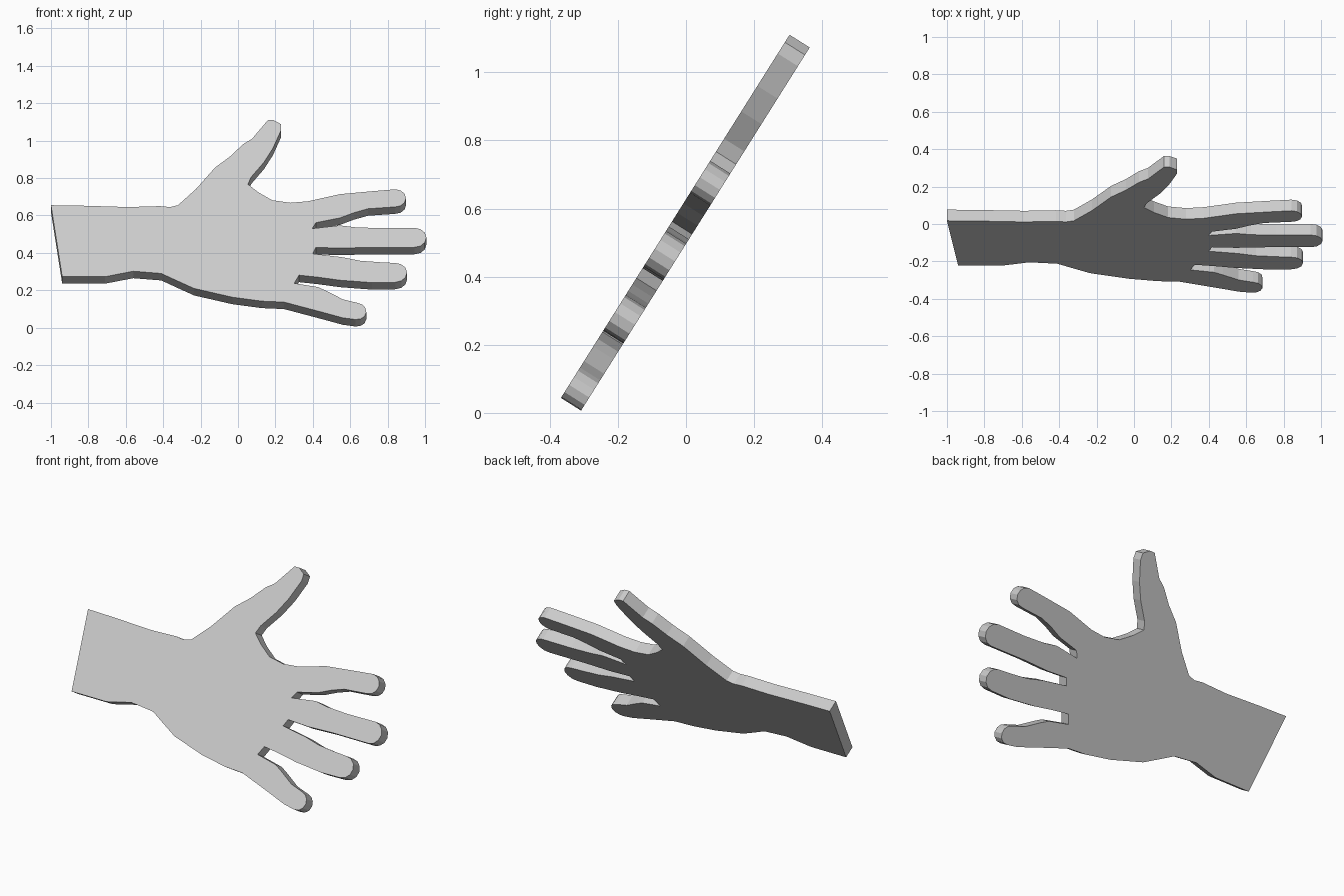
import bpy, bmesh, math
from mathutils import Vector

if "Cube" in bpy.data.objects:
    bpy.data.objects.remove(bpy.data.objects["Cube"])

TILT = math.radians(57.8)
THICK = 0.07


def tip(a, b, steps=6):
    """Rounded finger end between the last lower point a and first upper point b."""
    a, b = Vector(a), Vector(b)
    mid, half = (a + b) / 2, (a - b) / 2
    out = Vector((-half.y, half.x)) * 1.22
    return [tuple(mid + half * math.cos(math.pi * i / steps) + out * math.sin(math.pi * i / steps))
            for i in range(1, steps)]


def finger(lower, upper):
    return lower + tip(lower[-1], upper[0]) + upper


# Outline as seen from the front (x, z), counter-clockwise
forearm_low = [(-1, .655), (-.94, .273), (-.71, .273), (-.56, .302), (-.41, .29)]
palm_edge = [(-.33, .253), (-.235, .21), (-.03, .163), (.128, .142), (.246, .137)]
little = finger([(.45, .083), (.56, .053), (.627, .044)],
                [(.637, .133), (.56, .152), (.476, .195), (.428, .217), (.301, .238)])
ring = finger([(.326, .281), (.428, .27), (.545, .254), (.717, .241), (.842, .243)],
              [(.84, .346), (.76, .35), (.652, .358), (.556, .377), (.399, .396)])
middle = finger([(.417, .43), (.545, .425), (.706, .43), (.944, .43)],
                [(.944, .534), (.76, .532), (.626, .537), (.545, .547), (.396, .53)])
index = finger([(.417, .562), (.545, .587), (.62, .615), (.695, .636), (.84, .646)],
               [(.842, .74), (.733, .731), (.545, .714), (.374, .676)])
web = [(.278, .668), (.182, .682), (.107, .725), (.053, .767)]
thumb = [(.07, .805), (.139, .885), (.187, .96), (.23, 1.055), (.23, 1.088), (.19, 1.11),
         (.16, 1.11), (.075, 1.01), (.027, .981), (-.043, .915), (-.123, .856)]
forearm_top = [(-.225, .741), (-.321, .655), (-.364, .645), (-.417, .65),
               (-.588, .645), (-.818, .652)]
outline = forearm_low + palm_edge + little + ring + middle + index + web + thumb + forearm_top

# Slab: fill the outline and extrude it backwards
bm = bmesh.new()
face = bm.faces.new([bm.verts.new((x, z / math.sin(TILT), 0)) for x, z in outline])
ext = bmesh.ops.extrude_face_region(bm, geom=[face], use_keep_orig=True)
moved = [g for g in ext["geom"] if isinstance(g, bmesh.types.BMVert)]
bmesh.ops.translate(bm, verts=moved, vec=(0, 0, -THICK))
bmesh.ops.triangulate(bm, faces=[f for f in bm.faces if len(f.verts) > 4])
bmesh.ops.recalc_face_normals(bm, faces=bm.faces[:])
mesh = bpy.data.meshes.new("hand")
bm.to_mesh(mesh)
bm.free()

# Lean the slab back
hand = bpy.data.objects.new("hand", mesh)
hand.rotation_euler.x = TILT
hand.location = (0, -0.395, 0)
bpy.context.collection.objects.link(hand)
